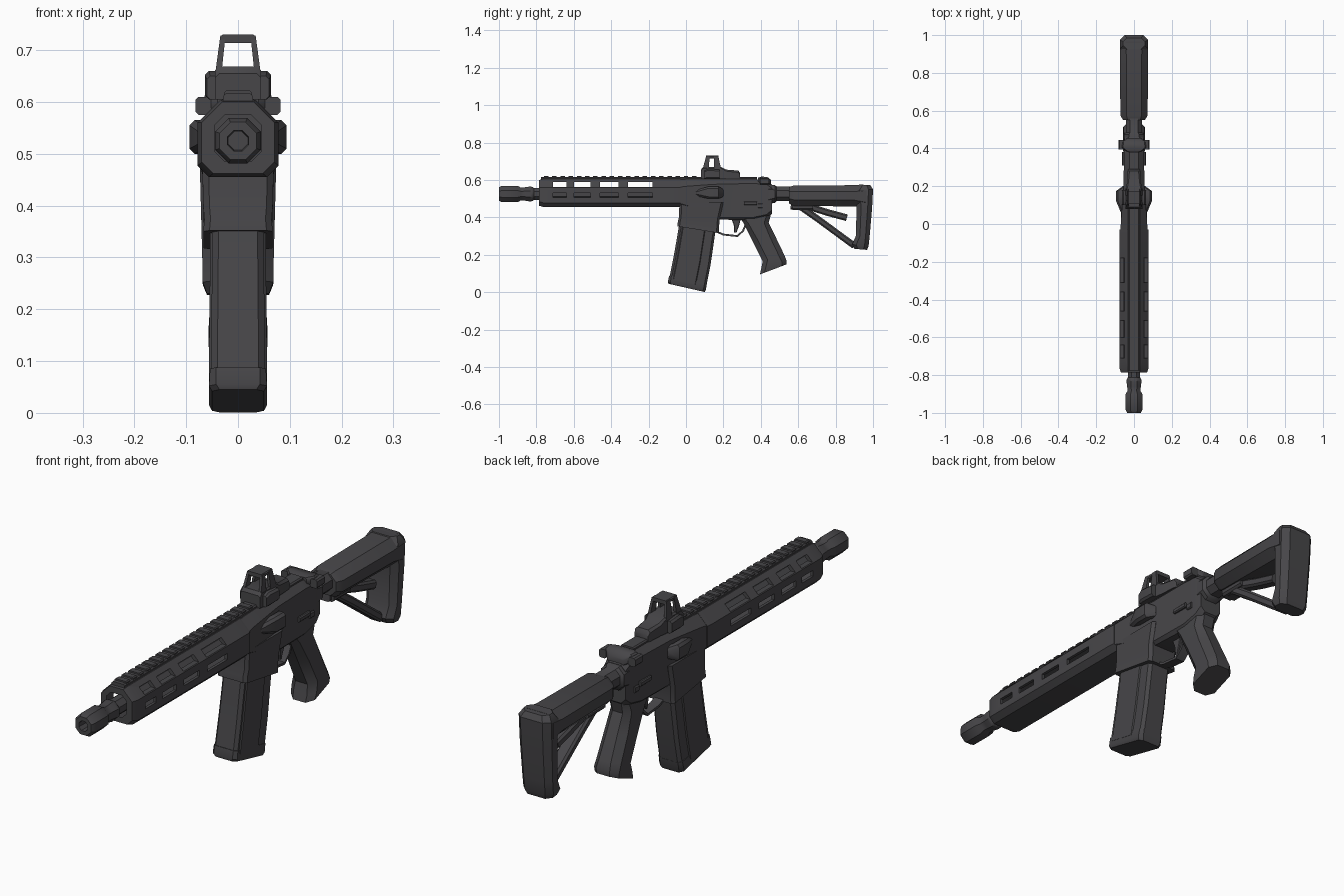
import bpy, bmesh, math
from mathutils import Vector

dark = bpy.data.materials.new("dark_grey")
dark.diffuse_color = (0.063, 0.061, 0.066, 1)


def ring(a, b, hw, c=0.0, x=0.0):
    """Chamfered rectangle spanning yz points a to b, half width hw along x."""
    lo, hi = c if isinstance(c, tuple) else (c, c)
    a, b = Vector(a), Vector(b)
    d = (b - a).normalized()
    half = [(hw - lo, a), (hw, a + d * lo), (hw, b - d * hi), (hw - hi, b)]
    pts = [(x + w, p.x, p.y) for w, p in half]
    return pts + [(x - w, p.x, p.y) for w, p in reversed(half)]


def loft(name, rings, closed=False):
    """Skin a row of rings; closed joins the last ring to the first."""
    bm = bmesh.new()
    rows = [[bm.verts.new(p) for p in r] for r in rings]
    pairs = list(zip(rows, rows[1:])) + ([(rows[-1], rows[0])] if closed else [])
    for r, s in pairs:
        for i in range(len(r)):
            j = (i + 1) % len(r)
            bm.faces.new((r[i], r[j], s[j], s[i]))
    if not closed:
        bm.faces.new(rows[0])
        bm.faces.new(rows[-1])
    bmesh.ops.remove_doubles(bm, verts=bm.verts, dist=1e-5)
    bmesh.ops.recalc_face_normals(bm, faces=bm.faces)
    me = bpy.data.meshes.new(name)
    bm.to_mesh(me)
    bm.free()
    me.materials.append(dark)
    ob = bpy.data.objects.new(name, me)
    bpy.context.collection.objects.link(ob)
    return ob


def along(name, secs, closed=False, x=0.0):
    """Loft along y from (y, z_low, z_high, half_width, chamfer)."""
    return loft(name, [ring((y, z0), (y, z1), w, c, x) for y, z0, z1, w, c in secs], closed)


def turned(name, secs, z=0.525):
    """Octagonal round part along y from (y, radius)."""
    return along(name, [(y, z - r, z + r, r, r * 0.59) for y, r in secs])


def box(name, x, y0, y1, z0, z1, hw, c=0.0):
    return along(name, [(y0, z0, z1, hw, c), (y1, z0, z1, hw, c)], x=x)


def bar(name, path, hw, t, c=0.0, x=0.0):
    """Strut of thickness t following a yz path."""
    pts = [Vector(p) for p in path]
    rings = []
    for i, p in enumerate(pts):
        d = (pts[min(i + 1, len(pts) - 1)] - pts[max(i - 1, 0)]).normalized()
        n = Vector((-d.y, d.x)) * t / 2
        rings.append(ring(p - n, p + n, hw, c, x))
    return loft(name, rings)


# Muzzle device with bore, and barrel
turned("muzzle_device", [(-0.93, 0.018), (-1.0, 0.02), (-1.0, 0.036), (-0.985, 0.044),
                         (-0.9, 0.044), (-0.885, 0.035), (-0.86, 0.036), (-0.835, 0.04),
                         (-0.82, 0.038), (-0.81, 0.03)])
turned("barrel", [(-0.83, 0.032), (0.0, 0.03)])

# Hollow handguard with slots cut through both sides
guard = along("handguard", [
    (-0.03, 0.47, 0.592, 0.066, (0.02, 0.042)), (-0.76, 0.47, 0.592, 0.066, (0.02, 0.042)),
    (-0.785, 0.485, 0.575, 0.045, 0.02), (-0.785, 0.462, 0.6, 0.07, (0.022, 0.04)),
    (-0.76, 0.455, 0.605, 0.078, (0.022, 0.045)), (-0.05, 0.455, 0.605, 0.078, (0.022, 0.045)),
    (-0.03, 0.455, 0.605, 0.076, (0.022, 0.045))], closed=True)
for i, (y0, y1) in enumerate([(-0.71, -0.64), (-0.6, -0.51), (-0.46, -0.36), (-0.31, -0.18)]):
    for z0, z1 in ((0.563, 0.588), (0.505, 0.53)):
        cut = box("slot_cutter", 0, y0, y1, z0, z1, 0.12)
        cut.hide_render = True
        cut.hide_viewport = True
        mod = guard.modifiers.new("slot", "BOOLEAN")
        mod.object = cut
        mod.operation = "DIFFERENCE"
        mod.solver = "EXACT"

# Top rail with low teeth
box("top_rail", 0, -0.775, 0.38, 0.594, 0.616, 0.029, 0.005)
for i in range(19):
    y = -0.76 + i * 0.044
    box("rail_tooth", 0, y, y + 0.024, 0.61, 0.622, 0.027, 0.004)

# Receiver
along("receiver", [
    (-0.05, 0.46, 0.6, 0.074, (0.02, 0.04)), (0.0, 0.45, 0.604, 0.07, (0.015, 0.038)),
    (0.11, 0.42, 0.606, 0.062, (0.012, 0.032)), (0.18, 0.388, 0.606, 0.056, (0.012, 0.028)),
    (0.36, 0.385, 0.606, 0.053, (0.015, 0.025)), (0.43, 0.395, 0.597, 0.052, 0.02),
    (0.46, 0.42, 0.575, 0.048, 0.02)])
loft("magazine_well", [ring((-0.035, 0.48), (0.2, 0.48), 0.069, 0.012),
                       ring((-0.038, 0.4), (0.18, 0.39), 0.067, 0.012),
                       ring((-0.044, 0.375), (0.176, 0.338), 0.065, 0.012),
                       ring((-0.046, 0.352), (0.176, 0.316), 0.067, 0.012)])
for s in (-1, 1):
    loft("side_control", [[(s * px, py, pz) for px, py, pz in ring((y, z0), (y, z1), 0.02, 0.01, xc)]
                          for y, z0, z1, xc in ((0.05, 0.515, 0.545, 0.045), (0.12, 0.5, 0.565, 0.074),
                                                (0.175, 0.5, 0.565, 0.074), (0.2, 0.51, 0.55, 0.04))])
    box("receiver_pin", s * 0.05, 0.385, 0.41, 0.45, 0.475, 0.009, 0.004)
    box("selector", s * 0.052, 0.31, 0.38, 0.465, 0.485, 0.011, 0.004)
    box("charging_latch", s * 0.066, 0.395, 0.445, 0.575, 0.61, 0.016, 0.006)
along("charging_handle", [(0.385, 0.585, 0.612, 0.04, 0.005), (0.405, 0.583, 0.618, 0.065, 0.006),
                          (0.435, 0.583, 0.616, 0.06, 0.006), (0.455, 0.57, 0.6, 0.035, 0.006)])

# Magazine
mag = [((-0.035, 0.37), (0.16, 0.34), 0.05), ((-0.045, 0.31), (0.15, 0.275), 0.05),
       ((-0.066, 0.19), (0.132, 0.15), 0.051), ((-0.09, 0.07), (0.108, 0.03), 0.052)]
loft("magazine", [ring(a, b, w, 0.012) for a, b, w in mag])
loft("magazine_side_panel", [ring(Vector(a).lerp(Vector(b), 0.1), Vector(a).lerp(Vector(b), 0.72),
                                  w + 0.004, 0.004) for a, b, w in mag])
loft("magazine_base", [ring((-0.09, 0.088), (0.112, 0.047), 0.054, 0.012),
                       ring((-0.097, 0.055), (0.106, 0.012), 0.056, 0.014),
                       ring((-0.094, 0.045), (0.1, 0.001), 0.05, 0.014)])

# Pistol grip, trigger and guard
loft("pistol_grip", [ring((0.27, 0.42), (0.46, 0.44), 0.045, 0.02),
                     ring((0.308, 0.37), (0.442, 0.37), 0.047, 0.024),
                     ring((0.358, 0.27), (0.477, 0.3), 0.052, 0.028),
                     ring((0.41, 0.165), (0.525, 0.2), 0.055, 0.028),
                     ring((0.402, 0.125), (0.538, 0.168), 0.057, 0.026),
                     ring((0.395, 0.095), (0.536, 0.148), 0.054, 0.026)])
loft("trigger", [ring((0.24, 0.4), (0.295, 0.4), 0.012, 0.003),
                 ring((0.255, 0.36), (0.285, 0.36), 0.011, 0.003),
                 ring((0.258, 0.318), (0.27, 0.318), 0.009, 0.003)])
bar("trigger_guard", [(0.16, 0.325), (0.2, 0.308), (0.275, 0.3), (0.305, 0.328), (0.325, 0.375)],
    0.02, 0.01)

# Reflex sight: base, side adjusters and open hood
along("sight_base", [(0.08, 0.605, 0.655, 0.044, (0, 0.008)), (0.09, 0.605, 0.668, 0.044, (0, 0.006)),
                     (0.19, 0.605, 0.668, 0.042, (0, 0.006)), (0.215, 0.605, 0.655, 0.038, (0, 0.008)),
                     (0.28, 0.605, 0.65, 0.034, (0, 0.01)), (0.29, 0.605, 0.635, 0.03, (0, 0.008))])
for s in (-1, 1):
    along("sight_adjuster", [(0.1, 0.605, 0.65, 0.014, 0.006), (0.12, 0.605, 0.66, 0.018, 0.008),
                             (0.18, 0.605, 0.655, 0.016, 0.008)], x=s * 0.046)
    loft("sight_front_post", [ring((0.088, 0.655), (0.122, 0.655), 0.006, 0, s * 0.038),
                              ring((0.108, 0.728), (0.126, 0.728), 0.005, 0, s * 0.029)])
    loft("sight_rear_post", [ring((0.15, 0.655), (0.188, 0.655), 0.006, 0, s * 0.038),
                             ring((0.15, 0.728), (0.173, 0.728), 0.005, 0, s * 0.029)])
box("sight_hood_top", 0, 0.106, 0.175, 0.714, 0.73, 0.034, 0.004)

# Buffer tube and stock
along("buffer_tube", [(0.44, 0.47, 0.575, 0.052, 0.025), (0.475, 0.478, 0.572, 0.052, 0.025),
                      (0.485, 0.488, 0.565, 0.042, 0.022), (0.6, 0.488, 0.565, 0.042, 0.022)])
along("stock_body", [(0.55, 0.475, 0.562, 0.058, 0.025), (0.575, 0.462, 0.57, 0.072, 0.032),
                     (0.9, 0.458, 0.572, 0.075, 0.034), (0.965, 0.45, 0.574, 0.075, 0.03)])
loft("stock_butt", [ring((0.925, 0.576), (0.985, 0.572), 0.058, 0.02),
                    ring((0.905, 0.545), (1.0, 0.55), 0.074, 0.024),
                    ring((0.912, 0.45), (0.995, 0.45), 0.073, 0.024),
                    ring((0.908, 0.3), (0.982, 0.3), 0.069, 0.022),
                    ring((0.888, 0.255), (0.976, 0.245), 0.068, 0.022),
                    ring((0.9, 0.232), (0.968, 0.226), 0.06, 0.02)])
bar("stock_lower_strut", [(0.6, 0.465), (0.7, 0.395), (0.9, 0.248)], 0.028, 0.034, 0.008)
bar("stock_release_lever", [(0.56, 0.46), (0.68, 0.45), (0.76, 0.425), (0.86, 0.398)], 0.024, 0.036, 0.008)
box("stock_lug", 0, 0.57, 0.68, 0.44, 0.48, 0.035, 0.008)

# Smooth shading with sharp corners kept
bpy.ops.object.select_all(action="DESELECT")
for ob in bpy.context.scene.objects:
    if not ob.hide_render:
        ob.select_set(True)
        bpy.context.view_layer.objects.active = ob
bpy.ops.object.shade_smooth_by_angle(angle=math.radians(35))
